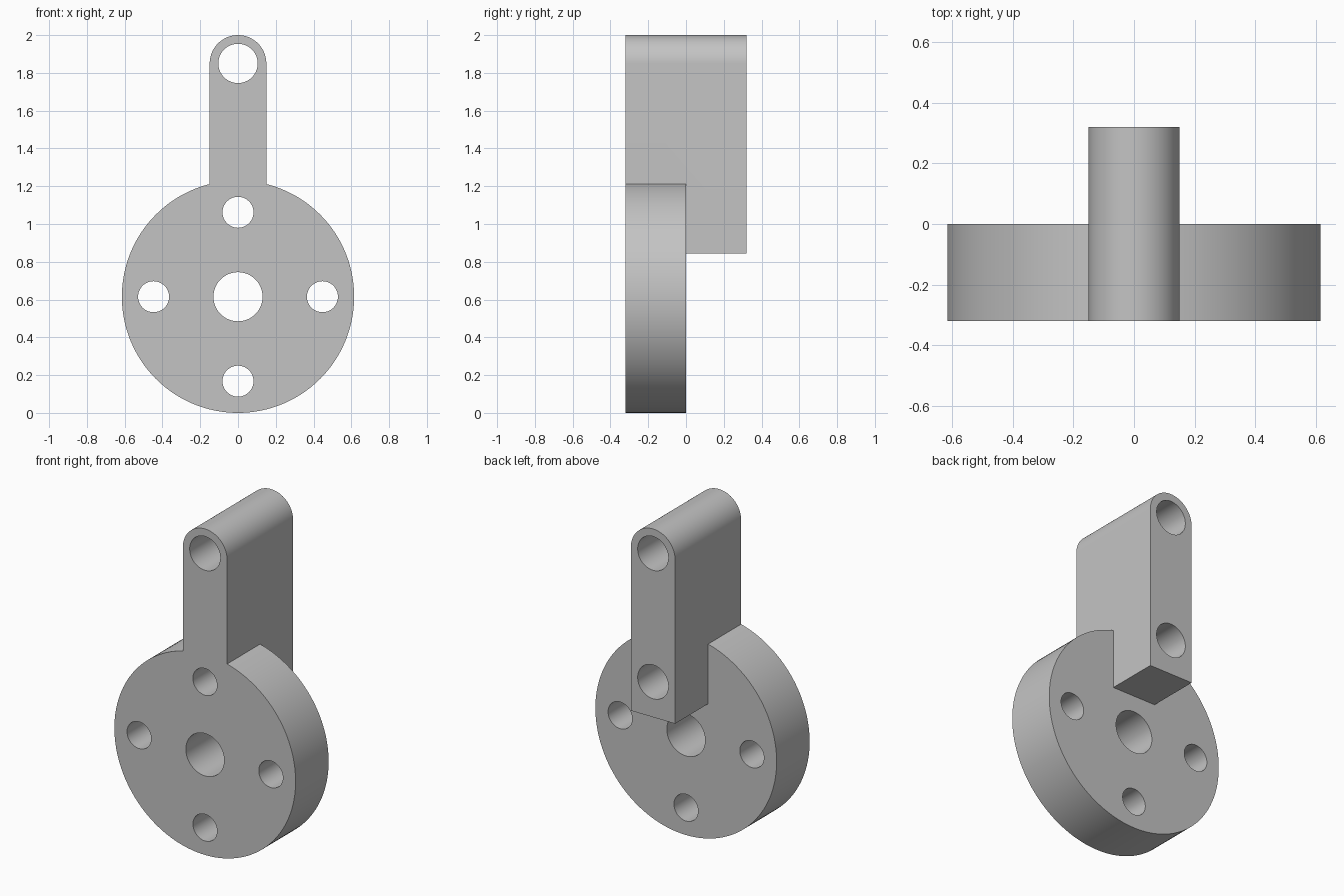
import bpy, bmesh, math
from mathutils import Vector

if "Cube" in bpy.data.objects:
    bpy.data.objects.remove(bpy.data.objects["Cube"], do_unlink=True)

FRONT, MID, BACK = -0.32, 0.0, 0.32
DISC_R, ARM_R = 0.615, 0.15
EYE_Z, BOLT_OFFSET = 1.85, 0.447

steel = bpy.data.materials.new("plain grey")
steel.use_nodes = True
steel.diffuse_color = (0.55, 0.55, 0.55, 1)
steel.node_tree.nodes["Principled BSDF"].inputs["Base Color"].default_value = (0.55, 0.55, 0.55, 1)


def arc(x, z, r, start, end, n):
    return [(x + r * math.cos(start + (end - start) * i / n),
             z + r * math.sin(start + (end - start) * i / n)) for i in range(n + 1)]


def circle(x, z, r, n=64):
    return arc(x, z, r, 0, math.tau, n)[:-1]


def extrude(name, profile, y0, y1):
    """Solid made by sweeping an x-z profile from y0 to y1."""
    bm = bmesh.new()
    face = bm.faces.new([bm.verts.new((x, y0, z)) for x, z in profile])
    swept = bmesh.ops.extrude_face_region(bm, geom=[face])["geom"]
    verts = [v for v in swept if isinstance(v, bmesh.types.BMVert)]
    bmesh.ops.translate(bm, vec=Vector((0, y1 - y0, 0)), verts=verts)
    bmesh.ops.recalc_face_normals(bm, faces=bm.faces)
    mesh = bpy.data.meshes.new(name)
    bm.to_mesh(mesh)
    bm.free()
    mesh.materials.append(steel)
    obj = bpy.data.objects.new(name, mesh)
    bpy.context.collection.objects.link(obj)
    return obj


def combine(target, tool, operation):
    """Apply a boolean and discard the tool."""
    mod = target.modifiers.new(operation, 'BOOLEAN')
    mod.operation, mod.solver, mod.object = operation, 'EXACT', tool
    bpy.context.view_layer.objects.active = target
    bpy.ops.object.modifier_apply(modifier=mod.name)
    bpy.data.objects.remove(tool, do_unlink=True)


# Round flange with the deep round-topped arm fused to it
crank = extrude("flange_with_arm", circle(0, DISC_R, DISC_R, 128), FRONT, MID)
arm_profile = [(-ARM_R, 0.845), (ARM_R, 0.845)] + arc(0, EYE_Z, ARM_R, 0, math.pi, 40)
combine(crank, extrude("arm", arm_profile, FRONT, BACK), 'UNION')

# Centre bore, four bolt holes, arm eye and the wider bore behind the top bolt hole
holes = [(0, DISC_R, 0.13, FRONT - 0.1, BACK + 0.1),
         (0, EYE_Z, 0.104, FRONT - 0.1, BACK + 0.1)]
for i in range(4):
    a = i * math.pi / 2
    holes.append((BOLT_OFFSET * math.cos(a), DISC_R + BOLT_OFFSET * math.sin(a),
                  0.082, FRONT - 0.1, MID + 0.1))
holes.append((0, DISC_R + BOLT_OFFSET, 0.104, MID, BACK + 0.1))
for x, z, r, y0, y1 in holes:
    cutter = extrude("hole_cutter", circle(x, z, r), y0, y1)
    cutter.hide_render = True
    combine(crank, cutter, 'DIFFERENCE')

# Smooth round walls, crisp rims
bpy.ops.object.select_all(action='DESELECT')
crank.select_set(True)
bpy.context.view_layer.objects.active = crank
bpy.ops.object.shade_smooth_by_angle(angle=math.radians(30))
